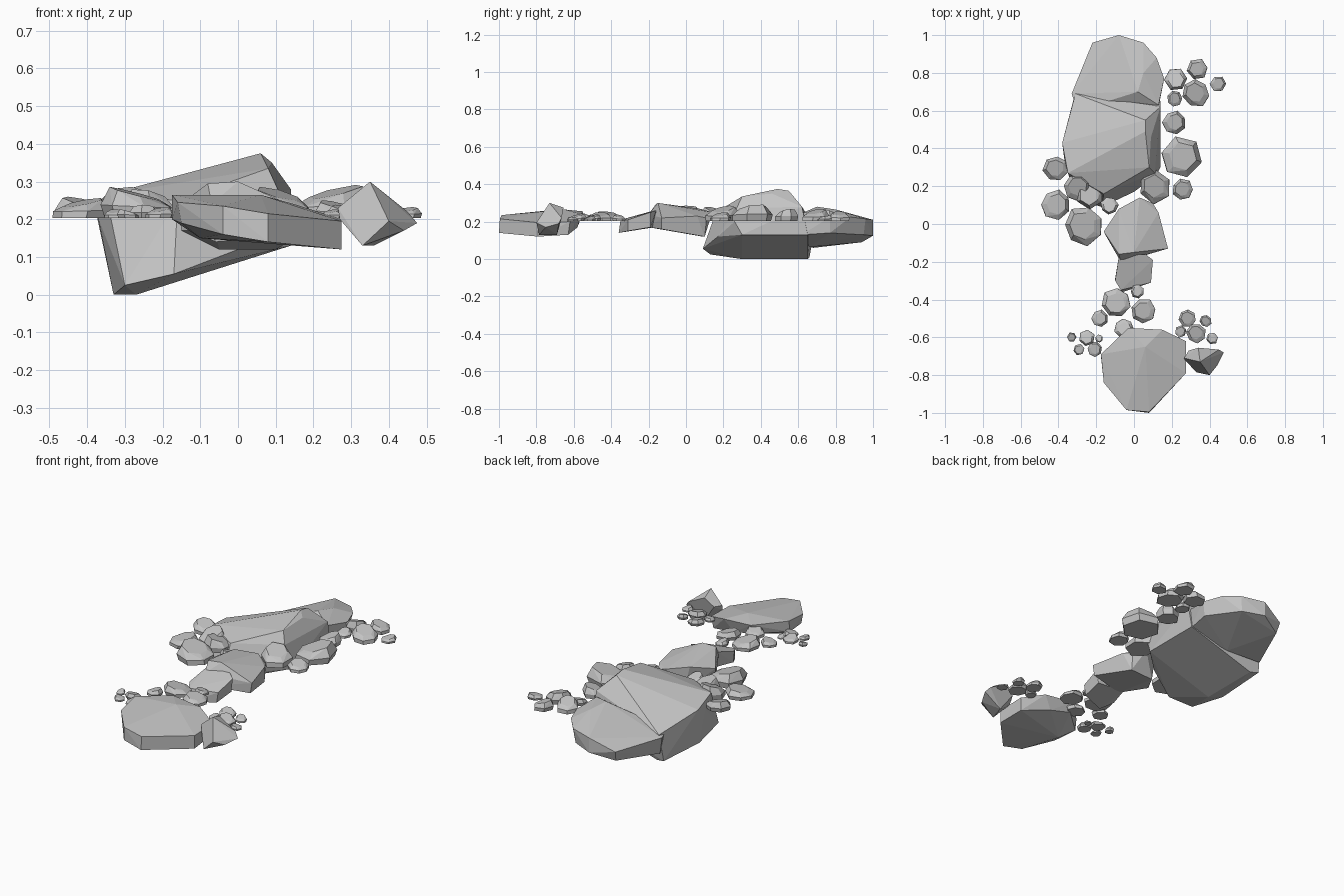
import bpy
import bmesh
import math
import random
from mathutils import Vector

default_cube = bpy.data.objects.get("Cube")
if default_cube:
    bpy.data.objects.remove(default_cube, do_unlink=True)

random.seed(7)
GROUND = .203

# One plain stone colour
stone = bpy.data.materials.new("stone_grey")
stone.use_nodes = True
stone.diffuse_color = (.55, .55, .55, 1)
stone.node_tree.nodes["Principled BSDF"].inputs["Base Color"].default_value = stone.diffuse_color
stone.node_tree.nodes["Principled BSDF"].inputs["Roughness"].default_value = .9


def add_hull(mesh_builder, corners):
    """Wrap a convex faceted rock around the given corners."""
    verts = [mesh_builder.verts.new(corner) for corner in corners]
    result = bmesh.ops.convex_hull(mesh_builder, input=verts)
    unused = {item for item in result["geom_interior"] + result["geom_unused"]
              if isinstance(item, bmesh.types.BMVert)}
    bmesh.ops.delete(mesh_builder, geom=list(unused), context="VERTS")


def finish(name, mesh_builder):
    """Merge nearly flat facets and place the rock in the scene."""
    bmesh.ops.dissolve_limit(mesh_builder, angle_limit=math.radians(3),
                             verts=mesh_builder.verts[:], edges=mesh_builder.edges[:])
    bmesh.ops.recalc_face_normals(mesh_builder, faces=mesh_builder.faces[:])
    mesh = bpy.data.meshes.new(name)
    mesh_builder.to_mesh(mesh)
    mesh_builder.free()
    mesh.materials.append(stone)
    rock = bpy.data.objects.new(name, mesh)
    bpy.context.scene.collection.objects.link(rock)


def boulder(name, upper, lower):
    """Large rock given by its upper and lower corners."""
    mesh_builder = bmesh.new()
    add_hull(mesh_builder, upper + lower)
    finish(name, mesh_builder)


def pebble_corners(x, y, radius, height):
    """Flat-bottomed stone: a base ring, a wider waist and a broad tilted top."""
    sides = random.choice((6, 7))
    turn = random.uniform(0, math.tau)
    tilt = random.uniform(0, math.tau)
    spread = [random.uniform(.97, 1.12) for _ in range(sides)]
    corners = []
    for scale, level in ((.95, 0), (1, .45), (.68, .93)):
        for index, wobble in enumerate(spread):
            angle = turn + math.tau * index / sides
            reach = radius * scale * wobble
            lean = 1 + .3 * level * math.cos(angle - tilt)
            # The top slides towards its higher side
            slide = radius * .15 * level
            corners.append(Vector((x + reach * math.cos(angle) + slide * math.cos(tilt),
                                   y + reach * math.sin(angle) + slide * math.sin(tilt),
                                   GROUND + height * level * lean)))
    return corners


def pebbles(name, stones):
    """Group of loose stones, each given as x, y, radius and height."""
    for number, (x, y, radius, height) in enumerate(stones, start=1):
        mesh_builder = bmesh.new()
        add_hull(mesh_builder, pebble_corners(x, y, radius, height))
        finish(f"{name}_{number}", mesh_builder)


# Tilted main boulder, its top falling towards the rear right
boulder("main_boulder",
        upper=[(-.31, .69, .17), (-.38, .43, .235), (-.35, .27, .265), (-.16, .16, .25),
               (.06, .49, .375), (.06, .55, .365), (.09, .46, .35), (.08, .3, .335),
               (.11, .27, .27), (.12, .26, .2), (.14, .62, .28)],
        lower=[(.14, .65, .13), (.14, .3, .13), (-.32, .66, .01), (-.33, .35, 0),
               (-.27, .65, 0), (-.27, .3, 0), (-.17, .09, .055), (-.3, .13, .025),
               (-.37, .35, .2), (0, .17, .12)])

# Rear boulder, tilted like the main one
boulder("rear_boulder",
        upper=[(-.08, 1, .21), (-.22, .96, .15), (-.33, .69, .16), (.05, .96, .215),
               (.12, .88, .225), (.16, .77, .225), (.13, .63, .25), (-.3, .6, .17),
               (.02, .7, .28), (.05, .8, .265)],
        lower=[(-.08, 1, .125), (-.21, .94, .09), (.04, .95, .13), (.15, .77, .14),
               (.13, .62, .13), (-.31, .68, .06), (-.1, .66, .065)])

# Middle boulder
boulder("middle_boulder",
        upper=[(.03, .14, .25), (-.08, .08, .268), (-.16, -.04, .235), (-.08, -.16, .295),
               (0, -.15, .3), (.18, -.13, .22), (.13, .06, .23), (.1, .11, .22),
               (-.07, -.2, .24)],
        lower=[(-.15, -.06, .17), (-.06, -.2, .17), (.17, -.13, .16), (.1, .1, .12),
               (-.05, .09, .12)])

# Narrow linking rock
boulder("neck_rock",
        upper=[(-.08, -.17, .26), (-.1, -.3, .22), (-.07, -.35, .21), (.09, -.31, .21),
               (.1, -.19, .25), (.06, -.16, .26)],
        lower=[(-.1, -.29, .16), (-.06, -.36, .14), (.08, -.31, .15), (.09, -.19, .17),
               (-.07, -.17, .17)])

# Broad flat front slab
boulder("front_slab",
        upper=[(-.175, -.69, .265), (-.16, -.84, .245), (-.04, -.985, .235),
               (.08, -.995, .215), (.275, -.79, .195), (.275, -.62, .2), (.15, -.56, .24),
               (-.03, -.55, .255), (.06, -.65, .265)],
        lower=[(-.175, -.7, .2), (-.15, -.84, .19), (-.04, -.985, .16), (.08, -1, .14),
               (.275, -.79, .12), (.265, -.63, .13), (-.03, -.57, .2), (-.1, -.75, .15),
               (.1, -.58, .17)])

# Blocky rock beside the slab
boulder("side_rock",
        upper=[(.265, -.71, .23), (.35, -.73, .3), (.34, -.655, .275), (.29, -.67, .23),
               (.45, -.665, .22), (.475, -.68, .19)],
        lower=[(.4, -.8, .195), (.33, -.785, .13), (.44, -.75, .17), (.36, -.69, .13),
               (.27, -.72, .2)])

# Stones along the right flank
pebbles("right_stone", [
    (-.41, .29, .065, .048), (-.42, .1, .075, .045), (-.3, .19, .07, .07),
    (-.23, .16, .075, .065), (-.26, -.01, .1, .07), (-.13, .1, .045, .04)])

# Stones along the left flank
pebbles("left_stone", [
    (.245, .35, .105, .075), (.21, .535, .06, .055), (.26, .18, .055, .04),
    (.115, .195, .085, .07), (.215, .66, .04, .03)])

# Rear left cluster
pebbles("rear_stone", [
    (.22, .77, .06, .055), (.34, .82, .053, .045), (.33, .69, .07, .055),
    (.445, .74, .042, .025)])

# Stones between the linking rock and the slab
pebbles("link_stone", [
    (-.09, -.415, .075, .045), (.055, -.46, .062, .04), (-.055, -.55, .05, .04),
    (.02, -.355, .035, .03), (-.185, -.5, .043, .03)])

# Small clusters at both sides of the slab
pebbles("left_pebble", [
    (.285, -.5, .045, .03), (.33, -.58, .05, .035), (.38, -.515, .03, .025),
    (.415, -.605, .03, .02), (.245, -.57, .03, .02)])
pebbles("right_pebble", [
    (-.33, -.6, .025, .02), (-.25, -.6, .04, .03), (-.29, -.665, .03, .02),
    (-.21, -.665, .038, .025), (-.185, -.605, .02, .015)])
